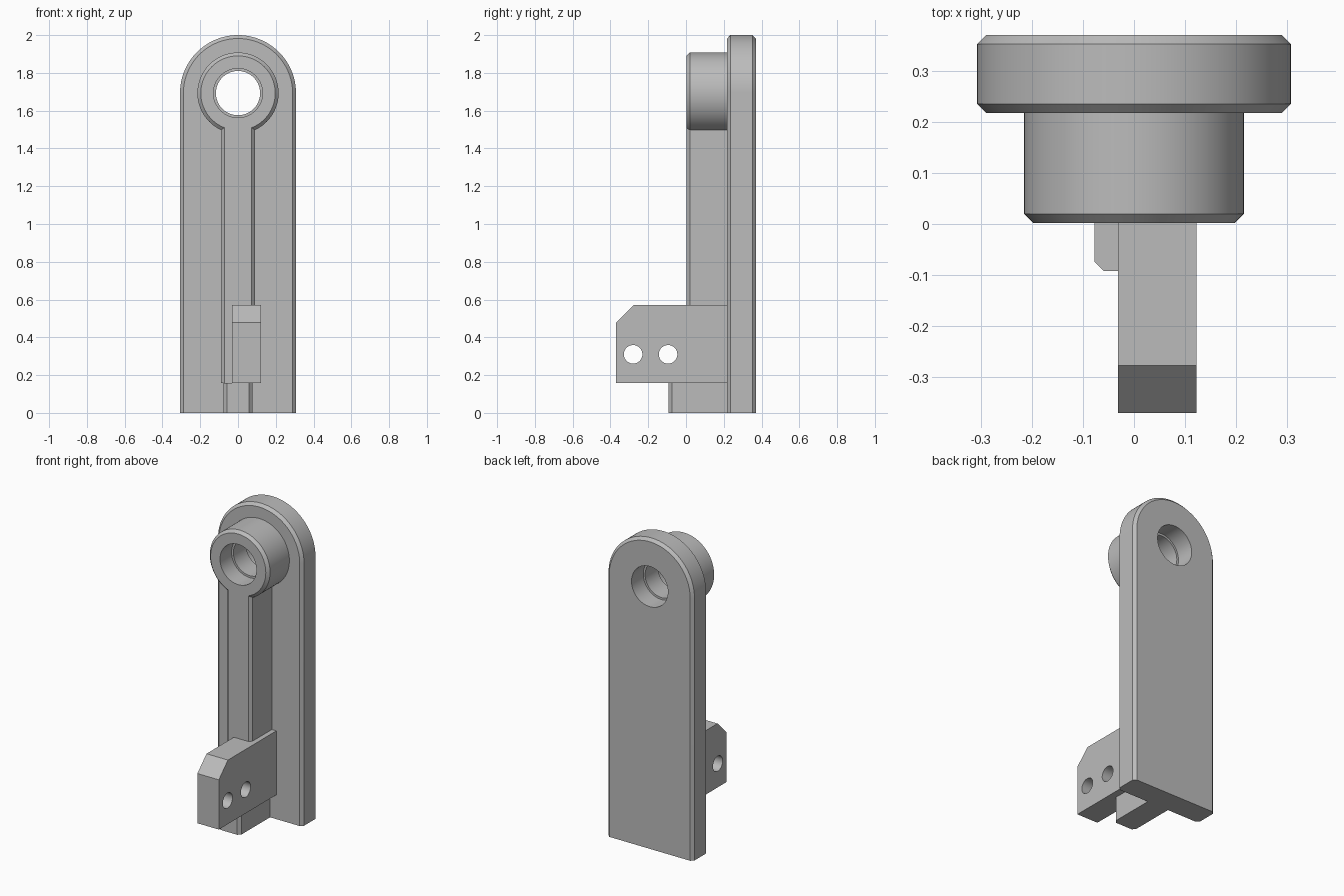
import bpy, bmesh
from math import sin, cos, pi

if "Cube" in bpy.data.objects:
    bpy.data.objects.remove(bpy.data.objects["Cube"], do_unlink=True)

grey = bpy.data.materials.new("plain grey")
grey.use_nodes = True
grey.diffuse_color = (0.5, 0.5, 0.5, 1)
grey.node_tree.nodes["Principled BSDF"].inputs["Base Color"].default_value = (0.5, 0.5, 0.5, 1)

AXIS_Z = 1.693     # height of the bore axis
PLATE_Y = 0.217    # front face of the back plate
CHAMFER = 0.018
SEG = 80


def loft(name, layers):
    """Skin a stack of matching outlines and cap both ends."""
    bm = bmesh.new()
    rings = [[bm.verts.new(p) for p in layer] for layer in layers]
    n = len(rings[0])
    for a, b in zip(rings, rings[1:]):
        for i in range(n):
            j = (i + 1) % n
            bm.faces.new((a[i], a[j], b[j], b[i]))
    bm.faces.new(rings[0])
    bm.faces.new(rings[-1])
    bmesh.ops.recalc_face_normals(bm, faces=bm.faces)
    mesh = bpy.data.meshes.new(name)
    bm.to_mesh(mesh)
    bm.free()
    mesh.materials.append(grey)
    obj = bpy.data.objects.new(name, mesh)
    bpy.context.collection.objects.link(obj)
    return obj


def circle(r, y, z=AXIS_Z):
    return [(r * cos(2 * pi * i / SEG), y, z + r * sin(2 * pi * i / SEG)) for i in range(SEG)]


def arch(r, y):
    """Upright slab outline with a round top and a flat foot."""
    top = [(r * cos(pi * i / SEG), y, AXIS_Z + r * sin(pi * i / SEG)) for i in range(SEG + 1)]
    return top + [(-r, y, 0), (r, y, 0)]


def bar(name, half, front, z0, z1):
    """Vertical bar with chamfered front corners, running back into the plate."""
    c = CHAMFER
    half_section = [(half, PLATE_Y + 0.01), (half, front + c), (half - c, front)]
    section = half_section + [(-x, y) for x, y in reversed(half_section)]
    return loft(name, [[(x, y, z) for x, y in section] for z in (z0, z1)])


def select_only(obj):
    bpy.ops.object.select_all(action='DESELECT')
    obj.select_set(True)
    bpy.context.view_layer.objects.active = obj


def cut(obj, cutter):
    select_only(obj)
    mod = obj.modifiers.new("cut", 'BOOLEAN')
    mod.operation = 'DIFFERENCE'
    mod.solver = 'EXACT'
    mod.object = cutter
    bpy.ops.object.modifier_apply(modifier=mod.name)


# Back plate, chamfered front and back
R = 2 - AXIS_Z
back_plate = loft("back_plate", [
    arch(R - CHAMFER, PLATE_Y), arch(R, PLATE_Y + CHAMFER),
    arch(R, 0.37 - CHAMFER), arch(R - CHAMFER, 0.37)])

# Bearing boss
boss = loft("bearing_boss", [
    circle(0.215 - CHAMFER, 0.002), circle(0.215, 0.002 + CHAMFER), circle(0.215, PLATE_Y)])

# Stepped bore with a narrower lip in the middle
bore = loft("bore_cutter", [
    circle(0.13, -0.1), circle(0.13, 0.12), circle(0.117, 0.12),
    circle(0.117, 0.25), circle(0.13, 0.25), circle(0.13, 0.5)])
cut(back_plate, bore)
cut(boss, bore)

# Long rib and the deeper foot below the bracket
rib = bar("rib", 0.09, 0.002, 0.157, 1.53)
foot = bar("foot", 0.077, -0.092, 0, 0.158)

# Side bracket with a sloped nose and two pin holes
profile = [(-0.37, 0.157), (PLATE_Y + 0.01, 0.157), (PLATE_Y + 0.01, 0.57),
           (-0.277, 0.57), (-0.37, 0.478)]
bracket = loft("bracket", [[(x, y, z) for y, z in profile] for x in (-0.031, 0.122)])
cutters = [bore]
for hole_y in (-0.28, -0.095):
    pin = loft("pin_cutter", [[(x, hole_y + px, pz) for px, _, pz in circle(0.049, 0, 0.31)]
                              for x in (-0.2, 0.3)])
    cut(bracket, pin)
    cutters.append(pin)

for cutter in cutters:
    bpy.data.objects.remove(cutter, do_unlink=True)

for obj in (back_plate, boss, rib, foot, bracket):
    select_only(obj)
    bpy.ops.object.shade_smooth_by_angle(angle=pi / 6)
